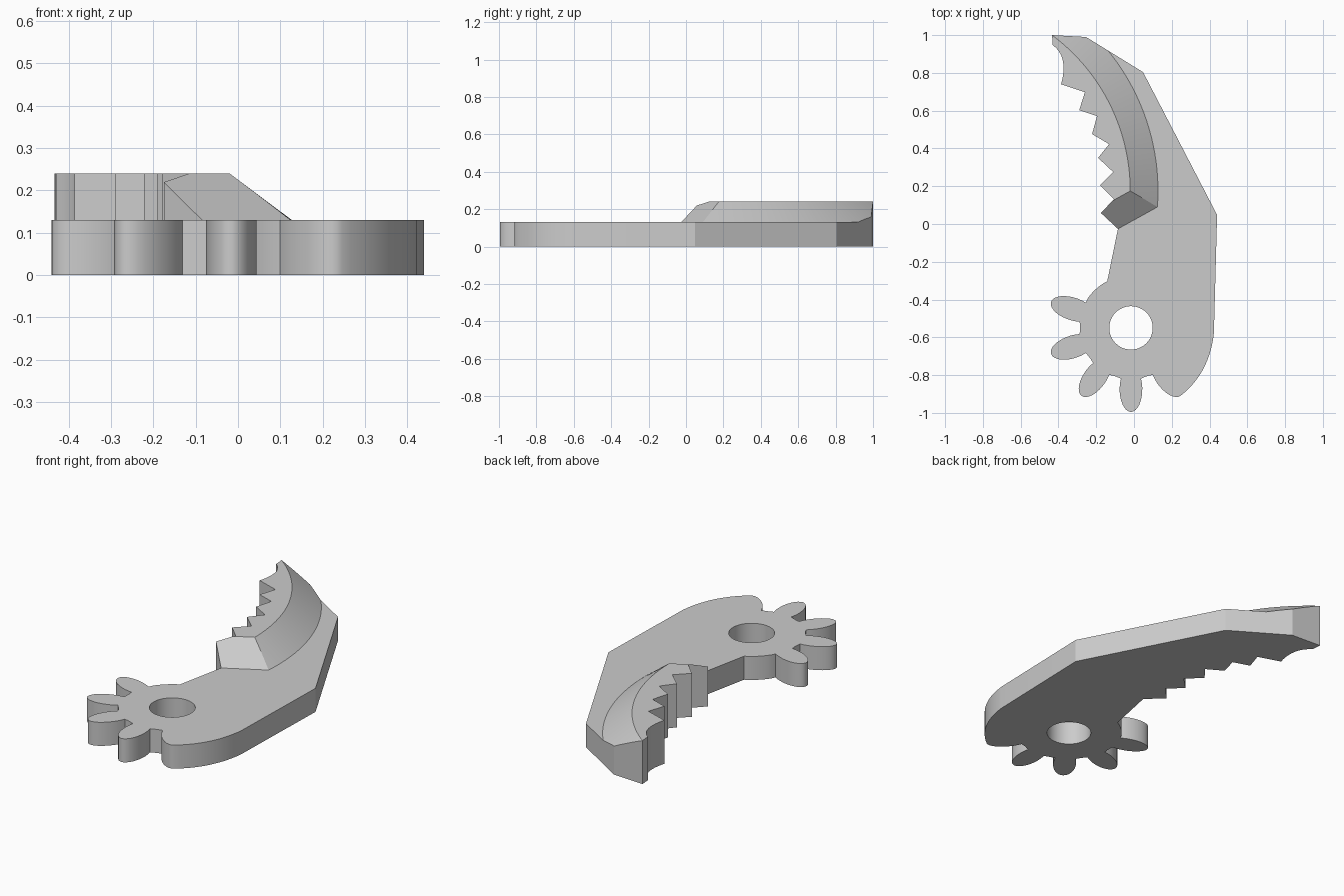
import bpy, bmesh
from math import sin, cos, pi, radians
from mathutils import Vector

PLATE_TOP, JAW_TOP = 0.13, 0.24
PIVOT = Vector((-0.016, -0.55))

if "Cube" in bpy.data.objects:
    bpy.data.objects.remove(bpy.data.objects["Cube"])

grey = bpy.data.materials.new("plain_grey")
grey.use_nodes = True
GREY = (0.6, 0.6, 0.6, 1)
grey.diffuse_color = GREY
grey.node_tree.nodes["Principled BSDF"].inputs["Base Color"].default_value = GREY


def bezier(a, b, c, n=10):
    """Points on a quadratic curve from a to c."""
    a, b, c = Vector(a), Vector(b), Vector(c)
    ts = [i / n for i in range(n + 1)]
    return [a * (1 - t) ** 2 + b * 2 * t * (1 - t) + c * t * t for t in ts]


def arc(centre, radius, start, end, n):
    """Points on an arc, angles in degrees."""
    angles = [radians(start + (end - start) * i / n) for i in range(n + 1)]
    return [centre + Vector((cos(a), sin(a))) * radius for a in angles]


def gear_tooth(angle, start=-118):
    """Oval tooth pointing away from the pivot, walked clockwise."""
    d = Vector((cos(radians(angle)), sin(radians(angle))))
    side = Vector((-d.y, d.x))
    n = 20 if start else 10
    pts = []
    for i in range(n + 1):
        a = radians(start + (118 - start) * i / n)
        pts.append(PIVOT + d * (0.325 + 0.12 * cos(a)) - side * 0.06 * sin(a))
    return pts


def prism(bm, loops, z0, z1):
    """Fill outlines (later ones are holes) and extrude them upwards."""
    edges = []
    for loop in loops:
        vs = [bm.verts.new((p[0], p[1], z0)) for p in loop]
        edges += [bm.edges.new((v, vs[i - 1])) for i, v in enumerate(vs)]
    bmesh.ops.triangle_fill(bm, edges=edges, use_beauty=True)
    ext = bmesh.ops.extrude_face_region(bm, geom=bm.faces[:], use_keep_orig=True)
    top = [g for g in ext["geom"] if isinstance(g, bmesh.types.BMVert)]
    bmesh.ops.translate(bm, verts=top, vec=(0, 0, z1 - z0))
    bmesh.ops.recalc_face_normals(bm, faces=bm.faces[:])


def add_object(name, bm):
    mesh = bpy.data.meshes.new(name)
    bm.to_mesh(mesh)
    bm.free()
    obj = bpy.data.objects.new(name, mesh)
    bpy.context.collection.objects.link(obj)
    mesh.materials.append(grey)
    return obj


def smooth(obj):
    bpy.ops.object.select_all(action="DESELECT")
    obj.select_set(True)
    bpy.context.view_layer.objects.active = obj
    bpy.ops.object.shade_smooth_by_angle(angle=radians(25))


# Shared outlines: straight back edge and serrated biting edge
back = [(-0.434, 1.0), (-0.254, 0.99), (0.048, 0.804), (0.44, 0.048)]
bite = [(-0.085, -0.026), (-0.175, 0.058), (-0.106, 0.132), (-0.18, 0.206),
        (-0.11, 0.275), (-0.19, 0.35), (-0.132, 0.423), (-0.222, 0.476),
        (-0.196, 0.571), (-0.29, 0.603), (-0.26, 0.698)]
bite += bezier((-0.386, 0.74), (-0.345, 0.885), (-0.43, 0.947))

# Base plate with partial gear and pivot hole
half_tooth = gear_tooth(306, start=0)
outline = back + bezier((0.423, -0.577), (0.40, -0.79), half_tooth[0], 14)[:-1]
outline += half_tooth
for angle in (270, 234, 198, 162):
    outline += arc(PIVOT, 0.27, angle + 20, angle + 16, 2)
    outline += gear_tooth(angle)
outline += arc(PIVOT, 0.277, 146, 117, 8) + bite
bm = bmesh.new()
prism(bm, [outline, arc(PIVOT, 0.115, 0, 352.5, 47)], 0, PLATE_TOP)
smooth(add_object("gear_plate", bm))

# Raised jaw, cut by a slanted front face
bm = bmesh.new()
prism(bm, [back + bite], PLATE_TOP, JAW_TOP)
corner = Vector((-0.085, -0.026, PLATE_TOP))
along = Vector((0.124, 0.09, PLATE_TOP)) - corner
up = Vector((-0.02, 0.175, JAW_TOP)) - corner
normal = along.cross(up).normalized()
if normal.y > 0:
    normal.negate()
cut = bmesh.ops.bisect_plane(bm, geom=bm.verts[:] + bm.edges[:] + bm.faces[:],
                             plane_co=corner, plane_no=normal, clear_outer=True)
bmesh.ops.remove_doubles(bm, verts=bm.verts[:], dist=0.0001)
bmesh.ops.holes_fill(bm, edges=[e for e in bm.edges if e.is_boundary], sides=0)
bmesh.ops.recalc_face_normals(bm, faces=bm.faces[:])
jaw = add_object("jaw_ridge", bm)

# Cone that gives the jaw its curved, sloping back
slope, z0, z1 = 1.336, 0.10, 0.27
bm = bmesh.new()
bmesh.ops.create_cone(bm, cap_ends=True, segments=256,
                      radius1=1.176 + slope * (PLATE_TOP - z0),
                      radius2=1.176 - slope * (z1 - PLATE_TOP), depth=z1 - z0)
bmesh.ops.translate(bm, verts=bm.verts[:], vec=(-1.049, 0.175, (z0 + z1) / 2))
cutter = add_object("slope_cutter", bm)
cutter.hide_render = True

mod = jaw.modifiers.new("curved_slope", "BOOLEAN")
mod.operation, mod.solver, mod.object = "INTERSECT", "EXACT", cutter
bpy.context.view_layer.objects.active = jaw
bpy.ops.object.modifier_apply(modifier=mod.name)
bpy.data.objects.remove(cutter)
smooth(jaw)
